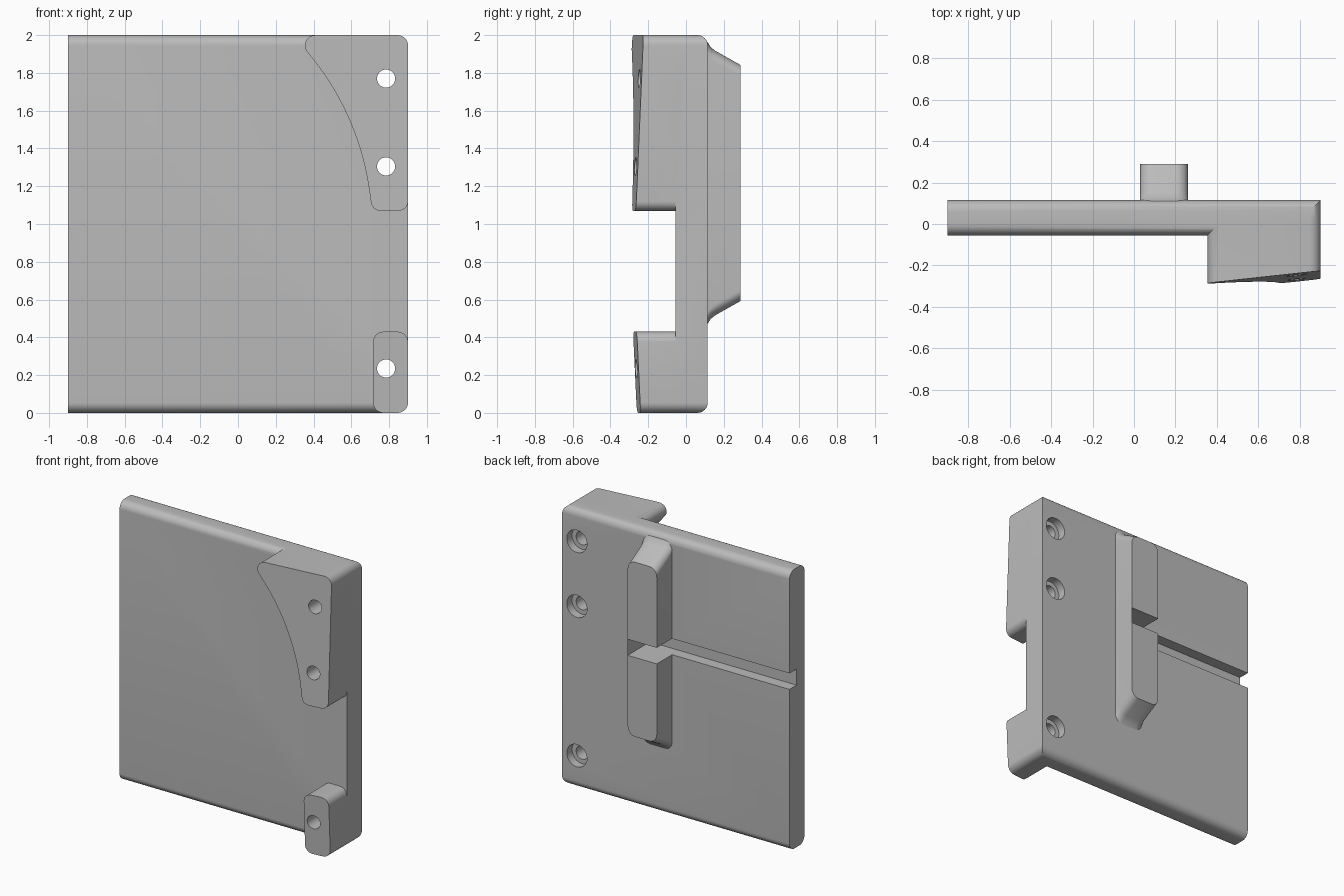
import bpy, bmesh, math
from mathutils import Vector

if "Cube" in bpy.data.objects:
    bpy.data.objects.remove(bpy.data.objects["Cube"])

grey = bpy.data.materials.new("plain_grey")
grey.use_nodes = True
grey.diffuse_color = (0.5, 0.5, 0.5, 1)
grey.node_tree.nodes["Principled BSDF"].inputs["Base Color"].default_value = (0.5, 0.5, 0.5, 1)

BACK, FRONT = 0.115, -0.055
ROUND = 0.055


def rounded(corners, steps=8):
    """Outline from (u, v, radius) corners, each rounded by its radius."""
    out = []
    for i, (u, v, r) in enumerate(corners):
        p = Vector((u, v))
        if r == 0:
            out.append(p)
            continue
        a = (Vector(corners[i - 1][:2]) - p).normalized()
        b = (Vector(corners[(i + 1) % len(corners)][:2]) - p).normalized()
        half = a.angle(b) / 2
        centre = p + (a + b).normalized() * r / math.sin(half)
        start = p + a * r / math.tan(half) - centre
        end = p + b * r / math.tan(half) - centre
        sweep = math.pi - 2 * half
        for k in range(steps + 1):
            t = k / steps
            out.append(centre + (start * math.sin((1 - t) * sweep)
                                 + end * math.sin(t * sweep)) / math.sin(sweep))
    return out


def loft(name, rings):
    """Closed solid through matching rings of 3D points."""
    bm = bmesh.new()
    loops = [[bm.verts.new(p) for p in ring] for ring in rings]
    n = len(loops[0])
    for low, high in zip(loops, loops[1:]):
        for i in range(n):
            j = (i + 1) % n
            bm.faces.new((low[i], low[j], high[j], high[i]))
    bm.faces.new(loops[0])
    bm.faces.new(loops[-1])
    bmesh.ops.recalc_face_normals(bm, faces=bm.faces)
    mesh = bpy.data.meshes.new(name)
    bm.to_mesh(mesh)
    bm.free()
    mesh.materials.append(grey)
    obj = bpy.data.objects.new(name, mesh)
    bpy.context.collection.objects.link(obj)
    return obj


def prism_y(name, outline, front, back):
    """Extrude an x-z outline; front is a function giving y for each point."""
    return loft(name, [[(p.x, front(p.x, p.y), p.y) for p in outline],
                       [(p.x, back, p.y) for p in outline]])


def combine(obj, other, operation):
    """Apply a boolean and discard the helper."""
    other.hide_render = True
    mod = obj.modifiers.new("boolean", "BOOLEAN")
    mod.operation, mod.solver, mod.object = operation, "EXACT", other
    bpy.context.view_layer.objects.active = obj
    bpy.ops.object.modifier_apply(modifier=mod.name)
    bpy.data.objects.remove(other)


def box(x0, x1, z0, z1, r):
    return rounded([(x0, z0, r), (x1, z0, r), (x1, z1, r), (x0, z1, r)])


# Plate with rounded top and bottom edges
section = box(FRONT, BACK, 0, 2, ROUND)
plate = loft("plate", [[(x, p.x, p.y) for p in section] for x in (-0.9, 0.9)])

# Round the two left corners of the plate outline
outline = rounded([(-1.2, 0, 0), (0.9, 0, ROUND), (0.9, 2, ROUND), (-1.2, 2, 0)])
combine(plate, prism_y("corner_clip", outline, lambda x, z: -1, 1), "INTERSECT")

# Upper mounting pad with a concave-swept inner edge and tilted face
arc = [(-0.731 + 1.44 * math.cos(math.radians(a)),
        0.978 + 1.44 * math.sin(math.radians(a)), 0) for a in range(39, 7, -2)]
upper = rounded([(0.9, 2, ROUND), (0.292, 2, ROUND)] + arc
                + [(0.711, 1.07, 0.05), (0.9, 1.07, 0.05)])
combine(plate, prism_y("upper_pad", upper,
                       lambda x, z: -0.225 + 0.109 * (x - 0.9) + 0.043 * (z - 2), 0.02), "UNION")

# Lower mounting pad, tilted the other way
combine(plate, prism_y("lower_pad", box(0.715, 0.9, 0, 0.43, ROUND),
                       lambda x, z: -0.24 + 0.109 * (x - 0.9) - 0.047 * z, 0.02), "UNION")


def disc(z, r):
    return [Vector((0.784 + r * math.cos(k * math.tau / 32),
                    z + r * math.sin(k * math.tau / 32))) for k in range(32)]


# Through holes with counterbores at the back
for z in (1.77, 1.305, 0.235):
    combine(plate, prism_y("hole", disc(z, 0.048), lambda x, z: -0.5, 0.5), "DIFFERENCE")
    combine(plate, prism_y("counterbore", disc(z, 0.08), lambda x, z: BACK - 0.06, 0.5), "DIFFERENCE")

# Rear rib with sloped, rounded ends and a flared root
MID = 1.217
rings = []
for y, half in ((BACK - 0.03, 0.76), (BACK, 0.745), (0.13, 0.72), (0.155, 0.7), (0.288, 0.625)):
    ring = box(0.03, 0.26, MID - half, MID + half, 0.06)
    rings.append([(p.x, y, p.y) for p in ring])
rib = loft("rear_rib", rings)
combine(plate, rib, "UNION")

# Slot splitting the rib and running to the right edge of the plate
slot = box(-1.2, 0.26, 1.16, 1.275, 0)
combine(plate, prism_y("slot", slot, lambda x, z: BACK - 0.08, 0.6), "DIFFERENCE")

plate.name = "mounting_plate"
bpy.context.view_layer.objects.active = plate
plate.select_set(True)
bpy.ops.object.shade_smooth_by_angle(angle=math.radians(30))
